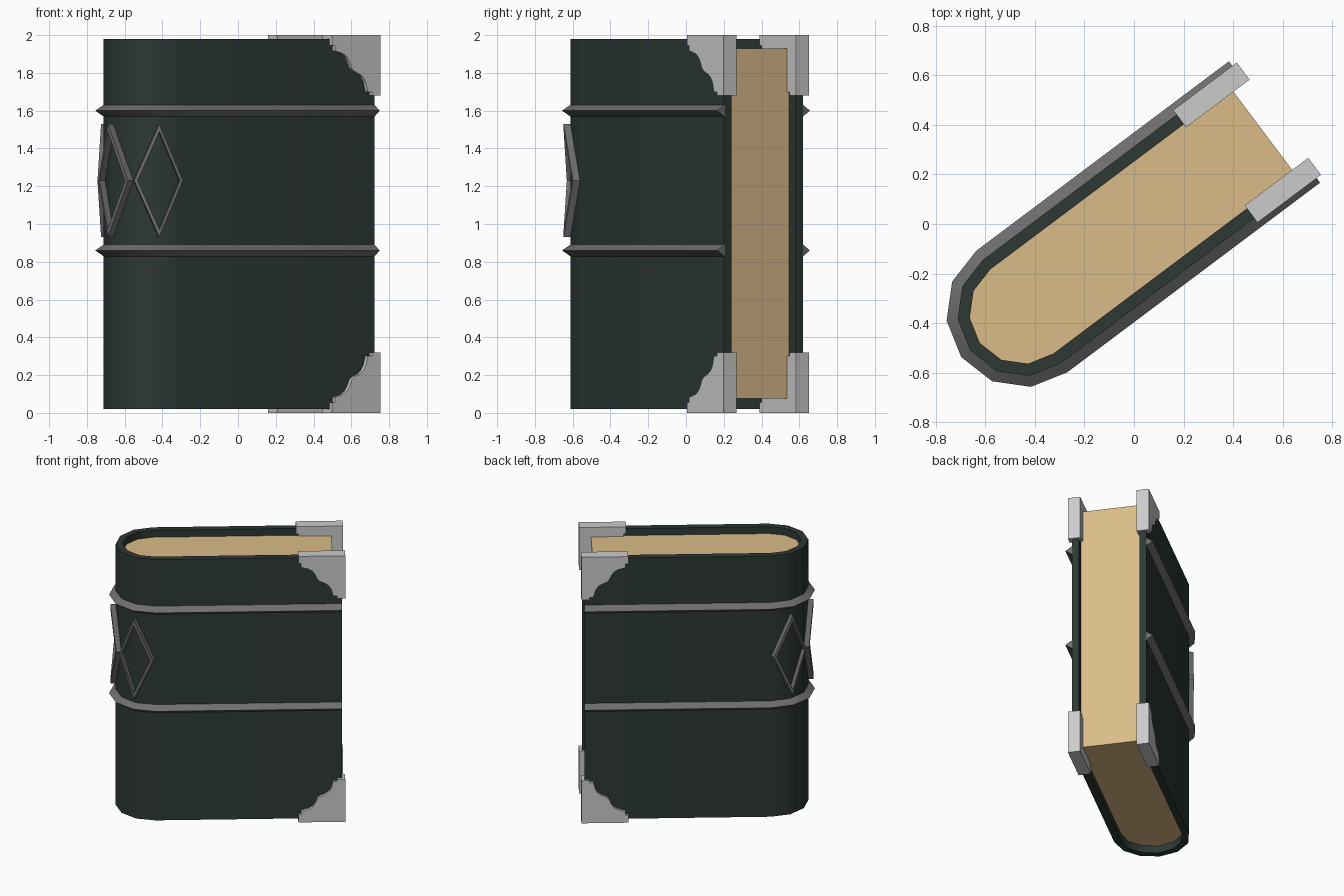
import bpy, bmesh
from math import sin, cos, pi, atan2, radians
from mathutils import Matrix, Vector

if "Cube" in bpy.data.objects:
    bpy.data.objects.remove(bpy.data.objects["Cube"])

# Local book frame: +x toward the fore edge, y across the thickness
BOOK = Matrix.Rotation(atan2(0.6, 0.8), 4, 'Z') @ Matrix.Translation((0, -0.011, 0))
SPINE_X, FORE_X = -0.573, 0.70
R_COVER, R_INNER, R_BAND = 0.261, 0.212, 0.306


def material(name, rgb):
    m = bpy.data.materials.new(name)
    m.diffuse_color = (*rgb, 1)
    m.use_nodes = True
    m.node_tree.nodes["Principled BSDF"].inputs["Base Color"].default_value = m.diffuse_color
    return m


LEATHER = material("dark_leather", (0.026, 0.040, 0.034))
PAPER = material("paper", (0.70, 0.50, 0.25))
IRON = material("dark_metal", (0.16, 0.155, 0.155))


def make(name, bm, mat=None, smooth=False):
    bmesh.ops.recalc_face_normals(bm, faces=bm.faces)
    bm.transform(BOOK)
    me = bpy.data.meshes.new(name)
    bm.to_mesh(me)
    bm.free()
    ob = bpy.data.objects.new(name, me)
    bpy.context.collection.objects.link(ob)
    if mat:
        me.materials.append(mat)
    if smooth:
        bpy.context.view_layer.objects.active = ob
        ob.select_set(True)
        bpy.ops.object.shade_smooth_by_angle(angle=radians(35))
        ob.select_set(False)
    return ob


def u_path(r, end=FORE_X):
    """U-shaped outline: straight board, six-sided round spine, straight board."""
    arc = [(SPINE_X - r * sin(i * pi / 6), r * cos(i * pi / 6)) for i in range(7)]
    return [(end, r)] + arc + [(end, -r)]


def sweep(name, section, mat):
    """Sweep a closed (radius, z) section along the U outline."""
    bm = bmesh.new()
    loops = [[bm.verts.new((x, y, z)) for x, y in u_path(r)] for r, z in section]
    for k, a in enumerate(loops):
        b = loops[(k + 1) % len(loops)]
        for i in range(len(a) - 1):
            bm.faces.new((a[i], a[i + 1], b[i + 1], b[i]))
    for end in (0, -1):
        bm.faces.new([l[end] for l in loops])
    return make(name, bm, mat, True)


def prism(name, base, offset, mat=None, smooth=False):
    """Extrude a flat outline by a vector."""
    bm = bmesh.new()
    f = bm.faces.new([bm.verts.new(p) for p in base])
    ext = bmesh.ops.extrude_face_region(bm, geom=[f], use_keep_orig=True)
    bmesh.ops.translate(bm, vec=offset,
                        verts=[g for g in ext["geom"] if isinstance(g, bmesh.types.BMVert)])
    return make(name, bm, mat, smooth)


# Cover and page block
sweep("cover", [(R_COVER, 0.02), (R_COVER, 1.98), (R_INNER, 1.98), (R_INNER, 0.02)], LEATHER)
prism("pages", [(x, y, 0.075) for x, y in u_path(R_INNER, 0.641)], (0, 0, 1.853), PAPER, True)

# Raised bands with a ridge
for name, z in (("lower_band", 0.86), ("upper_band", 1.60)):
    sweep(name, [(R_COVER - 0.006, z - 0.035), (R_BAND, z), (R_COVER - 0.006, z + 0.035)], IRON)

# Diamond frames folded over the spine ridges
for name, ang in (("front_diamond", -pi / 3), ("spine_diamond", 0), ("back_diamond", pi / 3)):
    n = Vector((-cos(ang), sin(ang), 0))
    t = Vector((sin(ang), cos(ang), 0))
    w, drop, h = R_COVER * 0.5, R_COVER * (1 - cos(pi / 6)), 0.30
    ridge = Vector((SPINE_X, 0, 1.23)) + n * R_COVER
    tips = [Vector((0, 0, h)), t * w - n * drop, Vector((0, 0, -h)), -t * w - n * drop]
    bm = bmesh.new()
    rings = [[bm.verts.new(ridge + p * s + n * d) for p in tips]
             for s, d in ((1, -0.003), (1, 0.036), (0.86, 0.036), (0.86, -0.003))]
    for k in range(4):
        a, b = rings[k], rings[(k + 1) % 4]
        for i in range(4):
            j = (i + 1) % 4
            bm.faces.new((a[i], a[j], b[j], b[i]))
    make(name, bm, IRON)

# Corner guards: scalloped outline, symmetric about its diagonal
half = [(0.32, 0), (0.32, 0.055), (0.302, 0.055), (0.302, 0.083), (0.25, 0.097),
        (0.222, 0.115), (0.205, 0.14), (0.19, 0.175)]
guard = [(0, 0)] + half + [(d, a) for a, d in reversed(half)]
for side, y in (("front", -0.283), ("back", 0.197)):
    for level, z0, sz in (("lower", 0, 1), ("upper", 2, -1)):
        prism(f"{side}_{level}_corner",
              [(0.722 - a, y, z0 + sz * d) for a, d in guard], (0, 0.086, 0))
